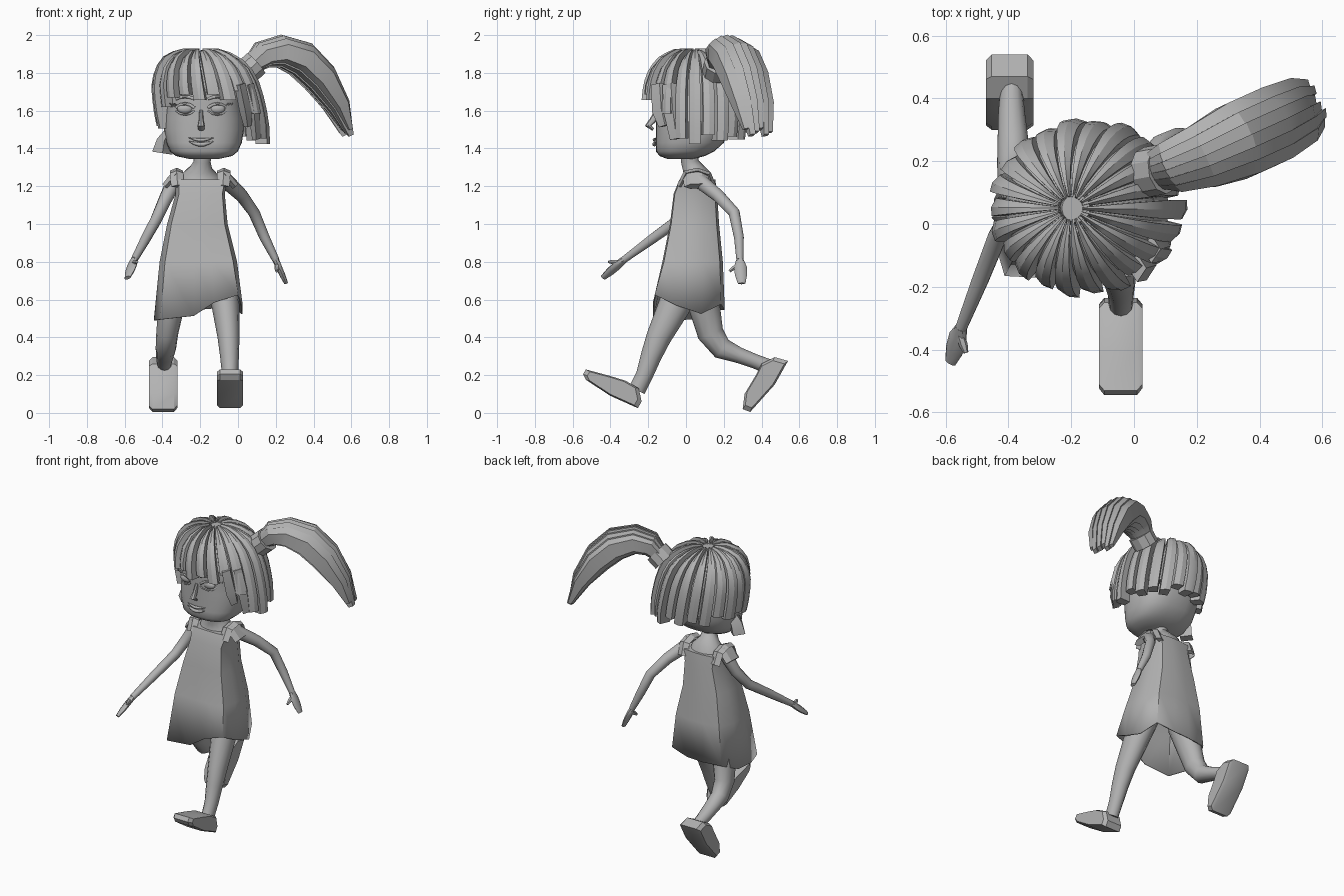
import bpy, bmesh, math
from mathutils import Vector as V

if "Cube" in bpy.data.objects:
    bpy.data.objects.remove(bpy.data.objects["Cube"])

grey = bpy.data.materials.new("plain grey")
grey.use_nodes = True
grey.diffuse_color = (0.45, 0.45, 0.45, 1)
grey.node_tree.nodes["Principled BSDF"].inputs["Base Color"].default_value = (0.45, 0.45, 0.45, 1)


def finish(name, bm, smooth=30):
    bmesh.ops.recalc_face_normals(bm, faces=bm.faces)
    me = bpy.data.meshes.new(name)
    bm.to_mesh(me)
    bm.free()
    ob = bpy.data.objects.new(name, me)
    bpy.context.collection.objects.link(ob)
    me.materials.append(grey)
    bpy.ops.object.select_all(action='DESELECT')
    ob.select_set(True)
    bpy.context.view_layer.objects.active = ob
    bpy.ops.object.shade_smooth_by_angle(angle=math.radians(smooth))
    return ob


def add_loft(bm, rings, caps=(True, True)):
    """Skin a list of equal-sized closed rings."""
    vs = [[bm.verts.new(p) for p in r] for r in rings]
    n = len(rings[0])
    for a, b in zip(vs, vs[1:]):
        for i in range(n):
            bm.faces.new((a[i], a[(i + 1) % n], b[(i + 1) % n], b[i]))
    if caps[0]:
        bm.faces.new(vs[0])
    if caps[1]:
        bm.faces.new(vs[-1])


def tube(name, path, sides=10, ref=(1, 0, 0), smooth=40):
    """Path entries: (point, half size along ref, other half size)."""
    pts = [V(p[0]) for p in path]
    rings = []
    for i, (_, ra, rb) in enumerate(path):
        t = (pts[min(i + 1, len(pts) - 1)] - pts[max(i - 1, 0)]).normalized()
        a = (V(ref) - t * t.dot(V(ref))).normalized()
        b = t.cross(a)
        rings.append([pts[i] + a * ra * math.cos(k * math.tau / sides)
                      + b * rb * math.sin(k * math.tau / sides) for k in range(sides)])
    bm = bmesh.new()
    add_loft(bm, rings)
    return finish(name, bm, smooth)


def super_ring(z, cx, cy, rx, ry, n=28, e=0.8):
    f = lambda c: math.copysign(abs(c) ** e, c)
    return [V((cx + rx * f(math.cos(k * math.tau / n)), cy + ry * f(math.sin(k * math.tau / n)), z))
            for k in range(n)]


# Head and neck; the jaw rises towards the nape
bm = bmesh.new()
levels = [(1.345, -.03, .08, .07), (1.36, -.02, .15, .12), (1.385, -.005, .18, .155), (1.43, .02, .2, .18),
          (1.5, .035, .212, .195), (1.56, .04, .21, .2), (1.64, .04, .2, .2), (1.72, .04, .205, .205),
          (1.8, .04, .18, .18), (1.86, .04, .1, .1)]
add_loft(bm, [super_ring(z, -.18, cy, rx, ry) for z, cy, rx, ry in levels])
finish("head", bm, 50)
tube("neck", [((-.2, .06, 1.2), .12, .09), ((-.2, .055, 1.26), .1, .075), ((-.195, .035, 1.295), .06, .055),
              ((-.19, .02, 1.33), .045, .047), ((-.19, .02, 1.39), .055, .055)], 14)


# Face details
def face(dx, z, out=0.0):
    return V((-.195 + dx, .035 - .2 * math.sqrt(1 - (dx / .22) ** 2) - out, z))


tube("nose", [(face(0, 1.6, -.01), .01, .01), (face(0, 1.55, .01), .012, .018),
              (face(0, 1.52, .035), .02, .018), (face(0, 1.5, .008), .016, .008)], 8)
for s, side in ((-1, "right"), (1, "left")):
    bm = bmesh.new()
    bmesh.ops.create_uvsphere(bm, u_segments=16, v_segments=10, radius=1)
    bmesh.ops.scale(bm, vec=(.042, .02, .026), verts=bm.verts)
    bmesh.ops.translate(bm, vec=face(s * .085, 1.61, -.004), verts=bm.verts)
    finish(side + "_eye", bm, 60)
    arc = [-1, -.5, 0, .5, 1]
    for nm, z, h, r in (("upper_lid", 1.615, .022, .008), ("lower_lid", 1.6, -.022, .005),
                        ("brow", 1.662, .012, .008)):
        tube(side + "_" + nm, [(face(s * .085 + .05 * u, z + h * (1 - u * u), .012), r, r * (1.15 - abs(u)))
                               for u in arc], 6, (0, 0, 1))
    for k in range(3):
        x = s * (.125 + .012 * k)
        tube(side + "_lash", [(face(x, 1.622), .005, .005),
                              (face(x + s * .018, 1.64, .025), .002, .002)], 4, (0, 0, 1))
for nm, z, h, r in (("upper_lip", 1.45, -.006, .008), ("lower_lip", 1.432, -.012, .01)):
    tube(nm, [(face(.066 * u, z + h * (1 - u * u) + .006 * abs(u), .003), r * (1.15 - u * u), r * (1.15 - u * u))
              for u in (-1, -.6, -.2, .2, .6, 1)], 8, (0, 0, 1), 60)

# Hair: radius by height, strands fanned round the crown
profile = [(1.905, .035), (1.91, .1), (1.88, .175), (1.82, .235), (1.74, .268), (1.64, .278), (1.54, .28), (1.42, .265)]


def hair_point(a, t, out):
    k = min(int(t), len(profile) - 2)
    f = t - k
    z = profile[k][0] * (1 - f) + profile[k + 1][0] * f
    r = profile[k][1] * (1 - f) + profile[k + 1][1] * f + out * min(1, .3 + t / 3)
    lean = .17 * (1.75 - z)
    return V((-.175 + lean + r * math.cos(a), .05 + r * .95 * math.sin(a), z + out * max(0, 1 - t / 4)))


def strand_end(a, i):
    """How far down each strand hangs: short fringe, longer sides."""
    off = abs((math.degrees(a) + 90 + 180) % 360 - 180)
    jag = (0, .28, -.2, .15)[i % 4]
    if off < 48:
        return 4.55 + jag
    if off < 66:
        return 5.4 + jag
    return 6.4 + .35 * math.cos(a) + jag * .8


COUNT = 22
bm = bmesh.new()
for i in range(COUNT):
    a = math.tau * (i + .5) / COUNT - math.pi / 2
    w = math.pi / COUNT
    end = strand_end(a, i)
    hi = .01 * (i % 2)
    rings = []
    for j in range(10):
        t = end * j / 9
        rings.append([hair_point(a - w, t, -.05), hair_point(a - w * .9, t, hi), hair_point(a - w * .1, t, hi + .014),
                      hair_point(a + w * .65, t, hi + .014), hair_point(a + w * .8, t, -.05)])
    add_loft(bm, rings)
finish("hair_strands", bm, 28)

bm = bmesh.new()
add_loft(bm, [[hair_point(k * math.tau / 26, t, -.03) for k in range(26)] for t in (0, 1, 2, 3, 4, 4.3)])
finish("hair_cap", bm)
bm = bmesh.new()
arcs = [[hair_point(math.radians(d), t, o) for t, o in ((4, -.03), (6, -.03), (6, -.08), (4, -.08))]
        for d in range(-25, 206, 15)]
add_loft(bm, arcs)
finish("back_hair_cap", bm)
tube("crown", [((-.185, .05, 1.87), .06, .06), ((-.185, .05, 1.915), .045, .045)], 14)

# Loose locks beside the face
tube("right_lock", [((-.36, .02, 1.5), .02, .05), ((-.39, .02, 1.44), .04, .055),
                    ((-.4, .02, 1.375), .055, .05)], 4)
for x, y, z in ((.04, -.13, 1.52), (.085, -.07, 1.45)):
    tube("left_lock", [((x - .03, y - .01, 1.74), .03, .045), ((x, y, 1.6), .032, .05),
                       ((x + .012, y + .02, z), .022, .035)], 4, smooth=25)

# Ponytail and its band
tube("hair_band", [((.04, .165, 1.80), .08, .075), ((.095, .175, 1.85), .08, .075)], 10, (0, 1, 0), 25)
spine = [V(p) for p in ((.06, .17, 1.83), (.13, .185, 1.895), (.22, .215, 1.915), (.33, .265, 1.875),
                        (.43, .31, 1.775), (.52, .355, 1.63), (.582, .385, 1.47))]
half_w = (.055, .085, .105, .122, .122, .108, .08)
half_t = (.045, .068, .08, .092, .085, .055, .014)
across = V((-.42, .9, 0)).normalized()
bm = bmesh.new()
STRIPS = 6
for s in range(STRIPS):
    u0, u1 = -1 + 2 * s / STRIPS, -1 + 2 * (s + 1) / STRIPS
    short = (.25, .0, .12)[s % 3]
    rings = []
    for j, p in enumerate(spine):
        t = (spine[min(j + 1, 6)] - spine[max(j - 1, 0)]).normalized()
        nrm = t.cross(across).normalized()
        nrm *= math.copysign(1, nrm.z)
        q = p - t * .14 * short * (j == 6)
        h = lambda u: half_t[j] * math.sqrt(max(.2, 1 - u * u))
        lift = .008 * (j > 0)
        rings.append([q + across * half_w[j] * u0 + nrm * h(u0), q + across * half_w[j] * u1 + nrm * (h(u1) + lift),
                      q + across * half_w[j] * u1 - nrm * h(u1), q + across * half_w[j] * u0 - nrm * (h(u0) + lift)])
    add_loft(bm, rings)
finish("ponytail", bm, 28)

# Dress: ten-sided loft with a fluttering hem
corners = [(1, -.35), (1, .35), (.78, .9), (.25, 1), (-.25, 1), (-.78, .9), (-1, .35), (-1, -.35),
           (-.86, -.95), (-.1, -1), (.35, -1), (.9, -.95)]
hem = (.57, .525, .575, .55, .545, .545, .5, .49, .495, .515, .585, .625)
bm = bmesh.new()
rings = []
for z, cx, cy, rx, ry in ((1.235, -.195, .06, .14, .095), (1.16, -.2, .05, .13, .115), (1.0, -.215, .045, .16, .13),
                          (.8, -.21, .035, .205, .16), (.56, -.21, .015, .235, .19)):
    rings.append([V((cx + rx * x, cy + ry * y, z)) for x, y in corners])
for p, z in zip(rings[-1], hem):
    p.z = z
add_loft(bm, rings, (True, False))
dress = finish("dress", bm, 30)
mod = dress.modifiers.new("cloth", 'SOLIDIFY')
mod.thickness = .008

# Shoulder straps and cap sleeves
for s, side in ((-1, "right"), (1, "left")):
    c = -.2 + s * .125
    tube(side + "_strap", [((c - s * .005, -.035, 1.2), .035, .014), ((c, .0, 1.27), .035, .016),
                           ((c, .06, 1.282), .035, .016), ((c, .12, 1.262), .035, .016),
                           ((c - s * .005, .15, 1.19), .035, .014)], 4, smooth=25)
    tube(side + "_sleeve", [((c, .05, 1.27), .07, .025), ((c + s * .06, .055, 1.2), .065, .022)], 6, (0, 1, 0), 25)


# Arms and hands
def arm(side, joints, fingers, thumb, flat):
    radii = (.042, .035, .031, .027, .019)
    tube(side + "_arm", [(p, r, r) for p, r in zip(joints, radii)], 10)
    a, b = V(joints[-1]), V(fingers)
    tube(side + "_hand", [(a, .02, .018), (a.lerp(b, .3), .034, .016), (a.lerp(b, .65), .032, .015),
                          (b, .02, .01)], 8, flat)
    c = a.lerp(b, .15)
    tube(side + "_thumb", [(c, .013, .013), (c.lerp(V(thumb), .6), .014, .013), (thumb, .008, .008)], 6)


arm("right", [(-.335, .06, 1.23), (-.39, .03, 1.12), (-.435, -.04, 1.02), (-.49, -.18, .92), (-.55, -.33, .81)],
    (-.585, -.44, .715), (-.535, -.41, .8), (0, 1, .6))
arm("left", [(-.065, .07, 1.23), (.02, .17, 1.15), (.085, .255, 1.06), (.14, .28, .93), (.2, .285, .81)],
    (.255, .295, .685), (.205, .23, .75), (0, 1, 0))

# Legs
tube("left_leg", [((-.09, -.0, .72), .085, .1), ((-.065, -.065, .56), .073, .085), ((-.05, -.145, .4), .058, .066),
                  ((-.045, -.185, .3), .05, .055), ((-.042, -.22, .2), .042, .045), ((-.042, -.26, .12), .038, .045)], 12)
tube("right_leg", [((-.33, .06, .72), .085, .095), ((-.355, .1, .55), .068, .082), ((-.375, .13, .42), .058, .07),
                   ((-.382, .19, .34), .054, .058), ((-.386, .28, .305), .048, .042), ((-.39, .36, .275), .042, .038),
                   ((-.39, .45, .24), .034, .04)], 12)


# Shoes: side outlines drawn out across the foot
def shoe(name, outline, x0, x1):
    bm = bmesh.new()
    mid = (x0 + x1) / 2
    cy = sum(p[0] for p in outline) / len(outline)
    cz = sum(p[1] for p in outline) / len(outline)
    rings = []
    for x, k in ((x0, .86), (mid + (x0 - mid) * .75, 1), (mid + (x1 - mid) * .75, 1), (x1, .86)):
        rings.append([V((x, cy + (y - cy) * k, cz + (z - cz) * k)) for y, z in outline])
    add_loft(bm, rings)
    finish(name, bm, 30)


shoe("left_shoe", [(-.545, .205), (-.53, .23), (-.4, .195), (-.32, .17), (-.25, .13), (-.235, .06), (-.255, .025),
                   (-.4, .09), (-.53, .175)], -.112, .027)
shoe("right_shoe", [(.3, .02), (.31, .1), (.37, .2), (.4, .26), (.47, .295), (.54, .275), (.47, .15), (.34, .005)],
     -.472, -.32)
